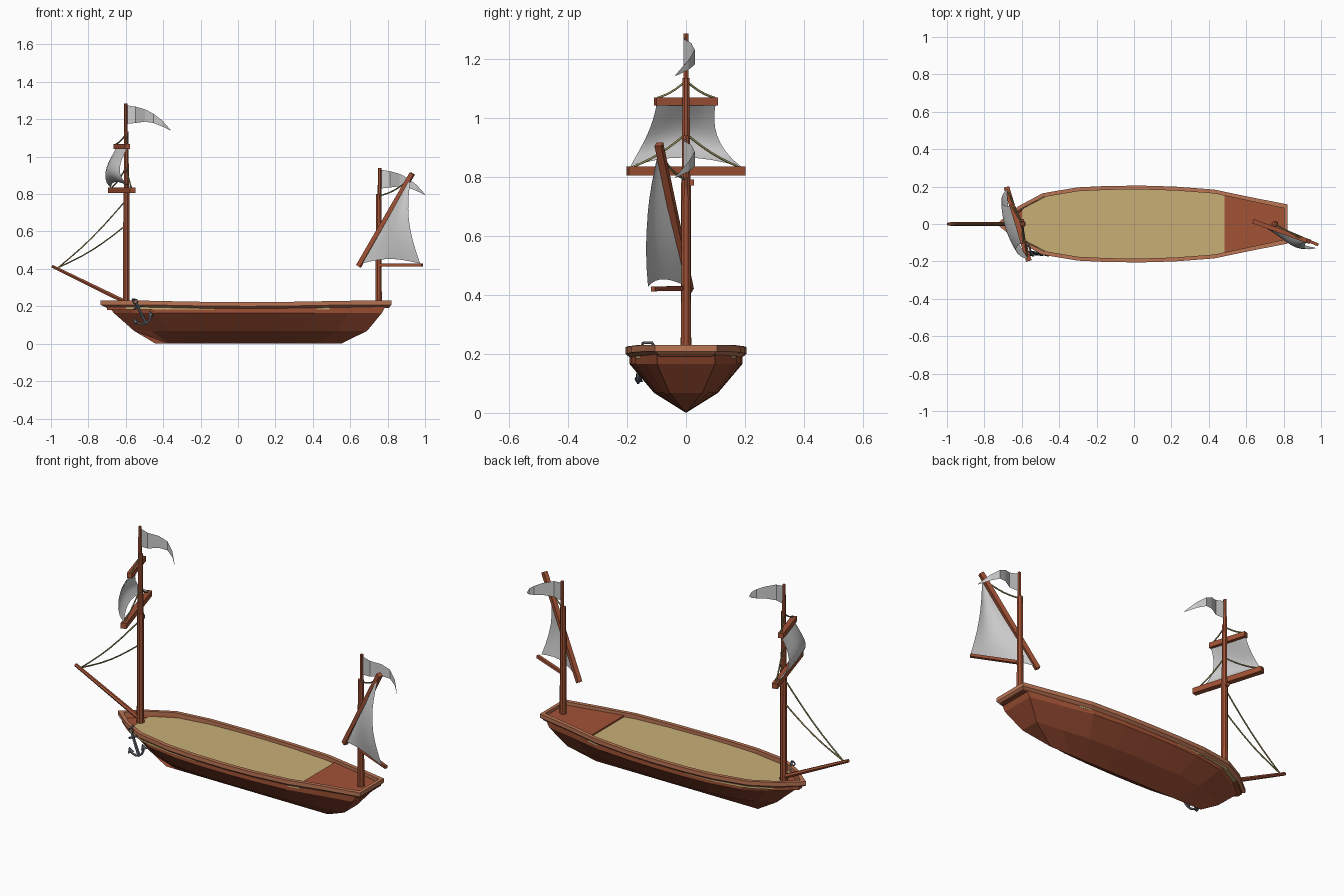
import bpy, bmesh, math
from mathutils import Vector as V, Matrix

if "Cube" in bpy.data.objects:
    bpy.data.objects.remove(bpy.data.objects["Cube"])


def material(name, rgb):
    m = bpy.data.materials.new(name)
    m.diffuse_color = (*rgb, 1)
    m.use_nodes = True
    m.node_tree.nodes["Principled BSDF"].inputs["Base Color"].default_value = m.diffuse_color
    return m


WOOD = material("red_wood", (0.36, 0.085, 0.036))
HULL = material("hull_wood", (0.27, 0.062, 0.028))
TRIM = material("light_wood", (0.5, 0.18, 0.09))
DECK = material("deck_planks", (0.58, 0.43, 0.18))
ROPE = material("rope", (0.28, 0.25, 0.1))
IRON = material("iron", (0.1, 0.12, 0.14))


def add_mesh(name, verts, faces, mat=None, smooth=False):
    me = bpy.data.meshes.new(name)
    bm = bmesh.new()
    vs = [bm.verts.new(v) for v in verts]
    for f in faces:
        bm.faces.new([vs[i] for i in f])
    bmesh.ops.remove_doubles(bm, verts=bm.verts, dist=1e-5)
    bmesh.ops.recalc_face_normals(bm, faces=bm.faces)
    for f in bm.faces:
        f.smooth = smooth
    bm.to_mesh(me)
    bm.free()
    ob = bpy.data.objects.new(name, me)
    bpy.context.collection.objects.link(ob)
    if mat:
        me.materials.append(mat)
    return ob


def spar(name, a, b, r1, r2, sides=8, mat=WOOD):
    """Tapered pole from a to b; four sides gives a squared beam."""
    a, b = V(a), V(b)
    k = 1 / math.cos(math.pi / sides)
    bm = bmesh.new()
    bmesh.ops.create_cone(bm, cap_ends=True, segments=sides, radius1=r1 * k,
                          radius2=r2 * k, depth=(b - a).length)
    bm.transform(Matrix.Translation((a + b) / 2)
                 @ (b - a).to_track_quat('Z', 'Y').to_matrix().to_4x4()
                 @ Matrix.Rotation(math.pi / sides, 4, 'Z'))
    me = bpy.data.meshes.new(name)
    bm.to_mesh(me)
    bm.free()
    me.materials.append(mat)
    bpy.context.collection.objects.link(bpy.data.objects.new(name, me))


def tube(name, pts, r, mat, closed=False):
    cu = bpy.data.curves.new(name, 'CURVE')
    cu.dimensions = '3D'
    cu.bevel_depth, cu.bevel_resolution, cu.use_fill_caps = r, 1, True
    sp = cu.splines.new('POLY')
    sp.points.add(len(pts) - 1)
    for p, q in zip(sp.points, pts):
        p.co = (*q, 1)
    sp.use_cyclic_u = closed
    cu.materials.append(mat)
    bpy.context.collection.objects.link(bpy.data.objects.new(name, cu))


def rope(name, a, b, sag=0.02):
    a, b = V(a), V(b)
    tube(name, [a.lerp(b, i / 6) - V((0, 0, sag * math.sin(math.pi * i / 6)))
                for i in range(7)], 0.004, ROPE)


def sheet(name, fn, nu, nv):
    """Cloth grid from fn(u, v)."""
    verts = [fn(i / nu, j / nv) for j in range(nv + 1) for i in range(nu + 1)]
    n = nu + 1
    faces = [(j * n + i, j * n + i + 1, j * n + n + i + 1, j * n + n + i)
             for j in range(nv) for i in range(nu)]
    add_mesh(name, verts, faces, smooth=True)


# plan outline of the rail: x, half width
PLAN = [(-0.735, 0), (-0.62, 0.094), (-0.49, 0.164), (-0.3, 0.196), (-0.13, 0.204),
        (0.05, 0.205), (0.22, 0.2), (0.43, 0.184), (0.62, 0.144), (0.82, 0.105)]


def half_width(x):
    for (x0, y0), (x1, y1) in zip(PLAN, PLAN[1:]):
        if x <= x1:
            return y0 + (y1 - y0) * (x - x0) / (x1 - x0)
    return PLAN[-1][1]


def sheer(x):
    return -0.008 * max(0, 1 - ((x - 0.05) / 0.5) ** 2)


# hull: rows of (x bow, x stern, z, width factor)
ROWS = [(-0.70, 0.795, 0.212, 0.93), (-0.665, 0.77, 0.165, 0.93),
        (-0.555, 0.69, 0.068, 0.53), (-0.44, 0.55, 0.0, 0.0)]
verts, faces = [], []
n = len(PLAN)
for s in (1, -1):
    for xb, xs, z, w in ROWS:
        for x, y in PLAN:
            t = (x + 0.735) / 1.555
            verts.append((xb + (xs - xb) * t, s * y * w, z))
    o = 0 if s == 1 else 4 * n
    faces += [(o + r * n + i, o + r * n + i + 1, o + r * n + n + i + 1, o + r * n + n + i)
              for r in range(3) for i in range(n - 1)]
faces += [(r * n + n - 1, r * n + 2 * n - 1, 4 * n + r * n + 2 * n - 1, 4 * n + r * n + n - 1)
          for r in range(2)]
faces.append((3 * n - 1, 4 * n - 1, 7 * n - 1))
hull = add_mesh("hull", verts, faces, HULL)
hull.data.materials.append(WOOD)
for p in hull.data.polygons:
    if p.center.z > 0.165:
        p.material_index = 1

# rail: a squared band following the outline
loop = PLAN + [(x, -y) for x, y in PLAN[:0:-1]]
verts, m = [], len(loop)
for x, y in loop:
    xi = x + 0.035 if x < -0.7 else min(x, 0.802)
    yi = y - math.copysign(min(abs(y), 0.021), y)
    h = sheer(x)
    verts += [(x, y, 0.208 + h), (x, y, 0.23 + h), (xi, yi, 0.23 + h), (xi, yi, 0.19 + h)]
faces = [(4 * i + k, 4 * i + (k + 1) % 4, 4 * ((i + 1) % m) + (k + 1) % 4, 4 * ((i + 1) % m) + k)
         for i in range(m) for k in range(4)]
add_mesh("rail", verts, faces, TRIM)


# decks
def deck(name, x0, x1, z, mat):
    xs = [x0] + [x for x, _ in PLAN if x0 < x < x1] + [x1]
    pts = [(x, half_width(x) - 0.015, z) for x in xs]
    pts += [(x, -y, z) for x, y, z in reversed(pts)]
    k = len(pts)
    low = [(x, y, z - 0.02) for x, y, z in pts]
    add_mesh(name, pts + low, [range(k), range(k, 2 * k)]
             + [(i, (i + 1) % k, k + (i + 1) % k, k + i) for i in range(k)], mat)


deck("main_deck", -0.6, 0.49, 0.204, DECK)
deck("stern_deck", 0.485, 0.81, 0.212, WOOD)
deck("bow_deck", -0.7, -0.595, 0.2, WOOD)

# masts and bowsprit
F, M = -0.597, 0.752
spar("fore_mast_lower", (F, 0, 0.19), (F, 0, 0.81), 0.018, 0.016)
spar("fore_mast_upper", (F, 0, 0.75), (F, 0, 1.135), 0.014, 0.012)
spar("fore_flagpole", (F - 0.003, 0, 1.1), (F - 0.003, 0, 1.285), 0.009, 0.008, 6)
spar("fore_mast_cleat", (F, 0.018, 0.77), (F, 0.018, 0.79), 0.009, 0.009, 4)
spar("rear_mast_lower", (M, 0, 0.19), (M, 0, 0.8), 0.017, 0.014)
spar("rear_flagpole", (M + 0.005, 0, 0.76), (M + 0.005, 0, 0.94), 0.009, 0.008, 6)
spar("bowsprit", (-0.995, 0, 0.415), (-0.6, 0, 0.222), 0.008, 0.011, 6)

# fore yards
Y = -0.622
spar("lower_yard", (Y - 0.06, 0.198, 0.82), (Y + 0.06, -0.198, 0.82), 0.015, 0.015, 4)
spar("upper_yard", (Y - 0.031, 0.104, 1.055), (Y + 0.031, -0.104, 1.055), 0.014, 0.014, 4)


# square sail, bellied towards the bow
def square_sail(u, v):
    u = 2 * u - 1
    y = u * (0.1 + 0.09 * (1 - v) ** 2.2)
    b = 0.05 * math.sin(math.pi * v ** 0.75) + 0.03 * (1 - u * u) * (1 - v)
    z0 = 0.832 + 0.033 * (1 - u * u)
    return (Y - 0.3 * y - 0.958 * b, y - 0.287 * b, z0 + (1.045 - z0) * v)


sheet("square_sail", square_sail, 8, 8)

# rear slanted yard, boom and triangular sail
spar("slanted_yard", (0.645, 0.012, 0.415), (0.932, -0.092, 0.91), 0.012, 0.012, 4)
spar("boom", (M, -0.012, 0.422), (0.985, -0.112, 0.42), 0.008, 0.008, 4)
A, H, C = V((0.66, 0.005, 0.428)), V((0.925, -0.09, 0.9)), V((0.98, -0.11, 0.428))


def rear_sail(s, t):
    p = A.lerp(H, t).lerp(C.lerp(H, t), s)
    b = 0.045 * math.sin(math.pi * s * 0.75) * math.sin(math.pi * (0.2 + 0.8 * t))
    p += V((-0.3, -1, 0)) * b
    p.x -= 0.03 * s * math.sin(math.pi * t)
    p.z += 0.025 * math.sin(math.pi * s) * (1 - t)
    return p


sheet("rear_sail", rear_sail, 7, 8)

# waving flags: distance, sideways wave, top, bottom
WAVE = [(0, 0, 0, -0.1), (0.05, -0.008, -0.008, -0.095), (0.1, 0.018, -0.022, -0.088),
        (0.145, 0.03, -0.045, -0.095), (0.19, 0.008, -0.08, -0.113), (0.235, -0.036, -0.13, -0.134)]
for name, x, z in (("fore_flag", F, 1.275), ("rear_flag", M + 0.012, 0.93)):
    vs = [(x + d, y, z + h) for d, y, t, b in WAVE for h in (t, b)]
    add_mesh(name, vs, [(2 * i, 2 * i + 1, 2 * i + 3, 2 * i + 2) for i in range(5)])

# rigging
rope("upper_stay", (-0.96, 0, 0.408), (F, 0, 0.77))
rope("lower_stay", (-0.96, 0, 0.408), (F, 0, 0.635))
for side, s in (("left", 1), ("right", -1)):
    rope("upper_yard_rope_" + side, (F, 0, 1.125), (Y - 0.03 * s, 0.098 * s, 1.067), 0.008)
    rope("lower_yard_rope_" + side, (F, 0, 0.945), (Y - 0.052 * s, 0.175 * s, 0.835), 0.01)
rope("slanted_yard_rope", (M, 0, 0.79), (0.9, -0.08, 0.865), 0.012)

# anchor hanging from the bow
R, K = V((-0.545, -0.15, 0.215)), V((-0.492, -0.163, 0.108))
down = (K - R).normalized()
side = V((0.9, 0, 0.43)).normalized()
spar("anchor_shank", R, K, 0.006, 0.008, 6, IRON)
spar("anchor_stock", R + down * 0.022 - side * 0.026, R + down * 0.022 + side * 0.026,
     0.005, 0.005, 6, IRON)
tube("anchor_ring", [R - down * 0.012 + 0.013 * (side * math.cos(a) + down * math.sin(a))
                     for a in (i * math.pi / 5 for i in range(10))], 0.003, IRON, True)
arc = [K - down * 0.045 + 0.045 * (side * math.cos(a) + down * math.sin(a))
       for a in (math.pi * (0.05 + 0.15 * i) for i in range(7))]
tube("anchor_arms", arc, 0.006, IRON)
for i, tip in enumerate((arc[0], arc[-1])):
    spar("anchor_fluke_%d" % i, tip + down * 0.014, tip - down * 0.016, 0.012, 0.001, 4, IRON)
tube("anchor_chain", [R - down * 0.02, (-0.553, -0.142, 0.238), (-0.563, -0.115, 0.237),
                      (-0.575, -0.095, 0.205)], 0.005, IRON)
